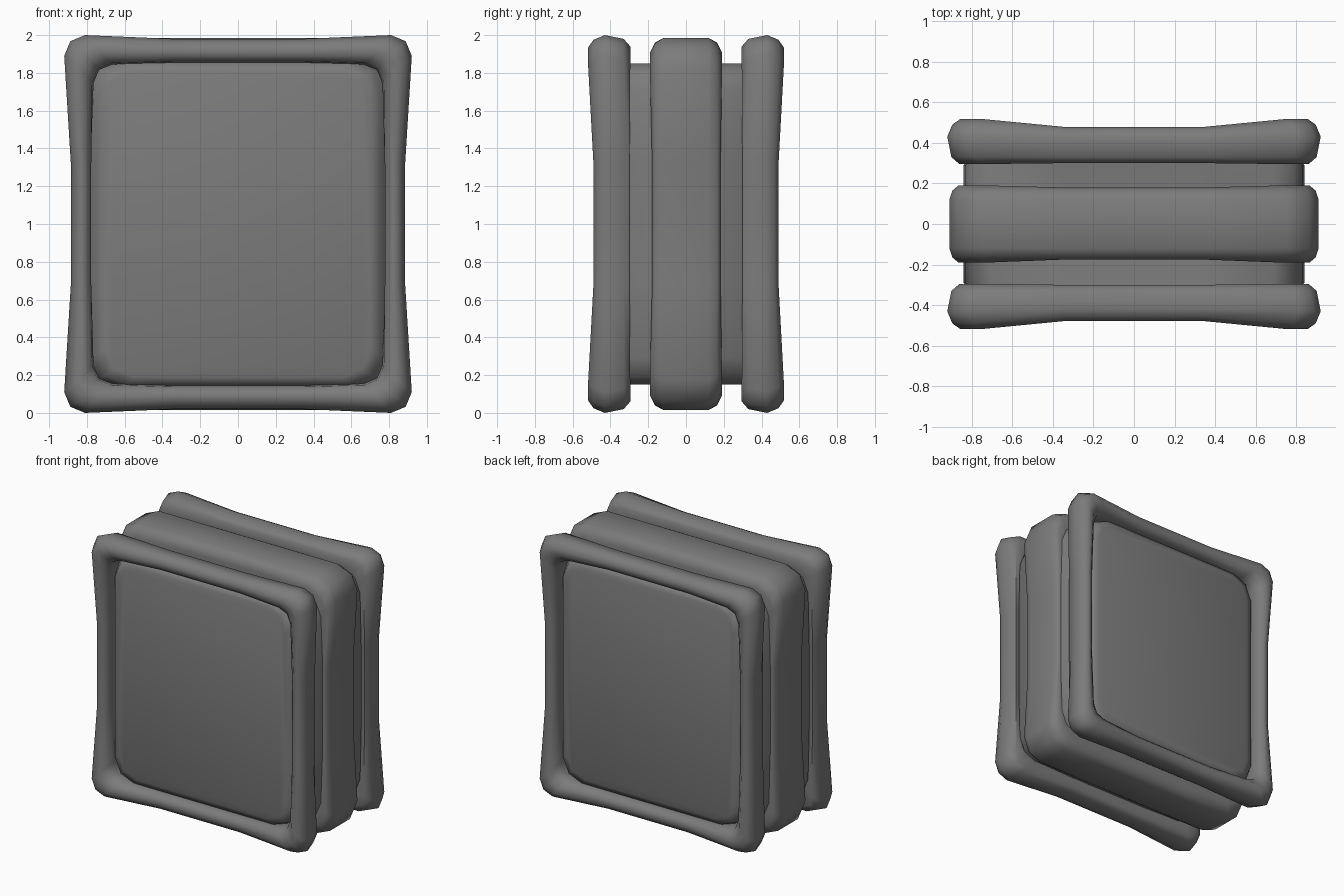
import bpy, bmesh, math

if "Cube" in bpy.data.objects:
    bpy.data.objects.remove(bpy.data.objects["Cube"])

grey = bpy.data.materials.new("dark grey stone")
grey.diffuse_color = (0.2, 0.2, 0.2, 1)
grey.use_nodes = True
grey.node_tree.nodes["Principled BSDF"].inputs["Base Color"].default_value = grey.diffuse_color
CENTRE_Z = 1.0


def outline(hx, hz, c, wx, wz):
    """Rounded rectangle whose sides pinch in by wx / wz between the corners.
    Returns (x, z, kind) going round once."""
    quarter = [(hx - wx, 0.32, "side")]
    for a in (0, 45, 90):
        r = math.radians(a)
        quarter.append((hx - c + c * math.cos(r), hz - c + c * math.sin(r), "corner"))
    quarter.append((0.34, hz - wz, "top"))
    pts = []
    for sx, sz in ((1, 1), (-1, 1), (-1, -1), (1, -1)):
        q = [(x * sx, z * sz, k) for x, z, k in quarter]
        pts += q if sx * sz > 0 else q[::-1]
    return pts


def loft(name, rings, mode="solid", mirror=False, angle=40):
    """Skin rings of (hx, hz, y, corner radius, wx, wz, y pinch).
    mode: solid = capped ends, loop = last ring joins first, open = no caps."""
    bm = bmesh.new()
    loops = []
    for hx, hz, y, c, wx, wz, wy in rings:
        shift = {"corner": 0, "side": wy * 0.7, "top": wy}
        loops.append([bm.verts.new((x, y + shift[k], z + CENTRE_Z))
                      for x, z, k in outline(hx, hz, c, wx, wz)])
    n = len(loops[0])
    pairs = list(zip(loops, loops[1:]))
    if mode == "loop":
        pairs.append((loops[-1], loops[0]))
    for a, b in pairs:
        for i in range(n):
            j = (i + 1) % n
            bm.faces.new((a[i], a[j], b[j], b[i]))
    if mode == "solid":
        bm.faces.new(loops[0])
        bm.faces.new(loops[-1])
    if mirror:
        geo = bmesh.ops.duplicate(bm, geom=bm.verts[:] + bm.edges[:] + bm.faces[:])["geom"]
        for v in geo:
            if isinstance(v, bmesh.types.BMVert):
                v.co.y = -v.co.y
    bmesh.ops.recalc_face_normals(bm, faces=bm.faces[:])
    me = bpy.data.meshes.new(name)
    bm.to_mesh(me)
    bm.free()
    ob = bpy.data.objects.new(name, me)
    bpy.context.collection.objects.link(ob)
    me.materials.append(grey)
    bpy.ops.object.select_all(action='DESELECT')
    ob.select_set(True)
    bpy.context.view_layer.objects.active = ob
    bpy.ops.object.shade_smooth_by_angle(angle=math.radians(angle))
    return ob


# front and back frames: rounded bars, thicker at the corners
frame_section = [  # inset, y, corner radius, pinch x, pinch z, pinch y
    (0.15, -0.31, 0.10, -0.02, -0.01, 0),
    (0.06, -0.295, 0.10, 0.00, 0.00, -0.005),
    (0.02, -0.33, 0.11, 0.03, 0.015, 0),
    (0.00, -0.43, 0.11, 0.035, 0.02, 0.01),
    (0.025, -0.49, 0.11, 0.03, 0.015, 0.03),
    (0.065, -0.518, 0.10, 0.02, 0.01, 0.04),
    (0.11, -0.51, 0.09, 0.00, 0.0, 0.035),
    (0.148, -0.47, 0.10, -0.005, -0.01, 0.02),
    (0.155, -0.40, 0.10, -0.015, -0.01, 0),
]
loft("end_frames",
     [(0.92 - d, 1.0 - d, y, c, wx, wz, wy) for d, y, c, wx, wz, wy in frame_section],
     mode="loop", mirror=True, angle=60)

# core block: its ends are the recessed panels, its sides show in the grooves
end = [(0.70, 0.81, 0.435, 0.15, 0, 0, 0),
       (0.75, 0.85, 0.415, 0.16, 0, 0, 0),
       (0.78, 0.86, 0.35, 0.15, 0, 0, 0),
       (0.83, 0.85, 0.29, 0.14, -0.01, 0, 0)]
front = [(hx, hz, -y, c, wx, wz, wy) for hx, hz, y, c, wx, wz, wy in end]
loft("core_block", front + end[::-1], angle=60)

# raised band round the middle: strong at the corners, almost flush on the sides
loft("middle_band",
     [(0.80, 0.83, -0.180, 0.13, -0.025, 0, 0.01),
      (0.865, 0.91, -0.19, 0.14, 0.015, 0, 0.015),
      (0.895, 0.955, -0.165, 0.15, 0.03, -0.005, 0),
      (0.91, 0.985, -0.12, 0.16, 0.035, 0.0, 0),
      (0.91, 0.985, 0.12, 0.16, 0.035, 0.0, 0),
      (0.895, 0.955, 0.165, 0.15, 0.03, -0.005, 0),
      (0.865, 0.91, 0.19, 0.14, 0.015, 0, -0.01),
      (0.80, 0.83, 0.180, 0.13, -0.025, 0, -0.005)],
     mode="open", angle=60)
